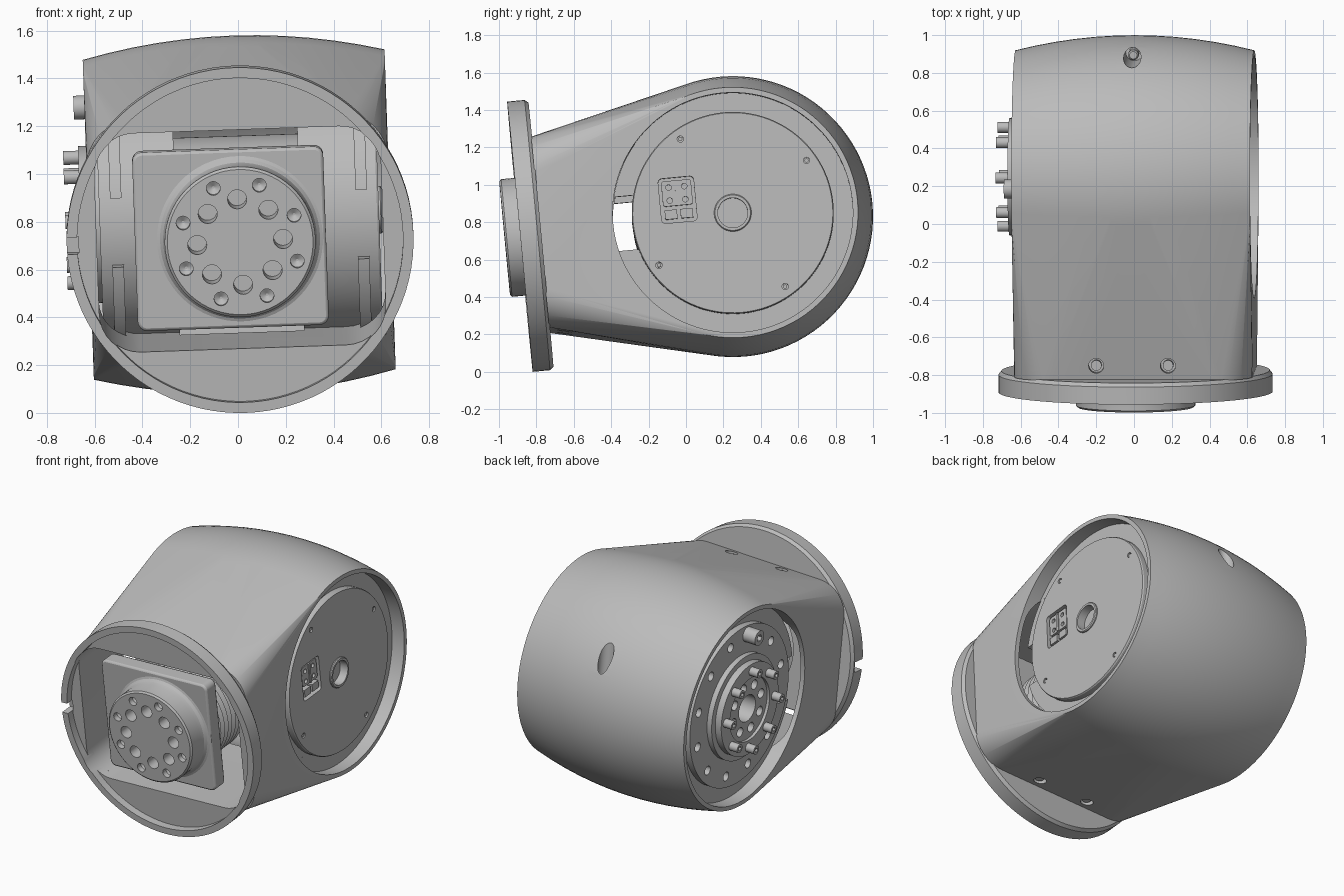
import bpy, bmesh
from math import sin, cos, pi, radians
from mathutils import Matrix

cube = bpy.data.objects.get("Cube")
if cube:
    bpy.data.objects.remove(cube, do_unlink=True)

metal = bpy.data.materials.new("light_grey_metal")
metal.use_nodes = True
GREY = (0.5, 0.5, 0.5, 1)
metal.diffuse_color = GREY
metal.node_tree.nodes["Principled BSDF"].inputs["Base Color"].default_value = GREY

# Joint frame: x is the barrel axis, -y leads to the flange, slightly tilted
FRAME = (Matrix.Translation((0.005, 0.25, 0.83))
         @ Matrix.Rotation(radians(-2), 4, 'Y') @ Matrix.Rotation(radians(5.4), 4, 'X'))


def place(axis, t, u, v):
    return {'x': (t, u, v), 'y': (u, t, v), 'z': (u, v, t)}[axis]


def stack(bm, axis, layers):
    """Skin a list of equal-length rings (t, outline) and cap both ends."""
    rings = [[bm.verts.new(place(axis, t, u, v)) for u, v in pts] for t, pts in layers]
    n = len(rings[0])
    for lo, hi in zip(rings, rings[1:]):
        for i in range(n):
            j = (i + 1) % n
            bm.faces.new((lo[i], lo[j], hi[j], hi[i]))
    bm.faces.new(rings[0])
    bm.faces.new(rings[-1])


def circle(r, c=(0, 0), n=32):
    return [(c[0] + r * cos(2 * pi * i / n), c[1] + r * sin(2 * pi * i / n)) for i in range(n)]


def rounded(u0, u1, v0, v1, r, k=8):
    pts = []
    for q, (cu, cv) in enumerate(((u1 - r, v1 - r), (u0 + r, v1 - r),
                                  (u0 + r, v0 + r), (u1 - r, v0 + r))):
        for i in range(k + 1):
            a = pi / 2 * (q + i / k)
            pts.append((cu + r * cos(a), cv + r * sin(a)))
    return pts


def ring_of(count, r, start):
    return [(r * cos(start + 2 * pi * i / count), r * sin(start + 2 * pi * i / count))
            for i in range(count)]


def finish(bm, name):
    bmesh.ops.recalc_face_normals(bm, faces=bm.faces)
    mesh = bpy.data.meshes.new(name)
    bm.to_mesh(mesh)
    bm.free()
    mesh.materials.append(metal)
    ob = bpy.data.objects.new(name, mesh)
    bpy.context.collection.objects.link(ob)
    ob.matrix_world = FRAME
    return ob


def turned(name, axis, profile, n=32, centres=((0, 0),)):
    bm = bmesh.new()
    for c in centres:
        stack(bm, axis, [(t, circle(r, c, n)) for t, r in profile])
    return finish(bm, name)


def slab(name, axis, a, b, outline):
    bm = bmesh.new()
    stack(bm, axis, [(a, outline), (b, outline)])
    return finish(bm, name)


def box(name, x, y, z):
    return slab(name, 'x', x[0], x[1], [(y[0], z[0]), (y[1], z[0]), (y[1], z[1]), (y[0], z[1])])


def use(ob):
    bpy.ops.object.select_all(action='DESELECT')
    ob.select_set(True)
    bpy.context.view_layer.objects.active = ob


def cut(ob, *cutters):
    bpy.context.view_layer.update()
    for cutter in cutters:
        use(ob)
        mod = ob.modifiers.new("cut", 'BOOLEAN')
        mod.operation, mod.solver, mod.object = 'DIFFERENCE', 'EXACT', cutter
        bpy.ops.object.modifier_apply(modifier=mod.name)
        bpy.data.objects.remove(cutter, do_unlink=True)


# Housing: bulged barrel hulled together with the rectangular neck
bm = bmesh.new()
HALF = 0.632
for i in range(13):
    x = HALF * (i / 6 - 1)
    for y, z in circle(0.75 - 0.08 * (x / HALF) ** 2, n=96):
        bm.verts.new((x, y, z))
for x, z in rounded(-HALF, HALF, -0.512, 0.512, 0.2):
    bm.verts.new((x, -1.035, z))
hull = bmesh.ops.convex_hull(bm, input=bm.verts)
inner = {v for v in hull["geom_interior"] + hull["geom_unused"] if isinstance(v, bmesh.types.BMVert)}
bmesh.ops.delete(bm, geom=list(inner), context='VERTS')
bmesh.ops.dissolve_limit(bm, angle_limit=0.002, verts=bm.verts, edges=bm.edges)
housing = finish(bm, "housing")

# Flange with a chamfered back edge, shallow front recess and a notch
OPENING = rounded(-0.6, 0.6, -0.46, 0.46, 0.17)
flange = turned("flange", 'y', [(-1.143, 0.726), (-1.05, 0.726), (-1.03, 0.71)], 96)
cut(flange,
    turned("recess_cutter", 'y', [(-1.3, 0.682), (-1.093, 0.682)], 96),
    slab("opening_cutter", 'y', -1.3, -0.9, OPENING),
    box("notch_cutter", (-0.8, -0.676), (-1.3, -1.06), (-0.035, 0.035)))

# Bores, neck cavity, hollow middle and screw holes in the housing
LEDGE = 0.54
WAIST = (-0.265, 0.255)
NECK_SCREWS = [(-0.19, -0.955), (0.19, -0.955)]
BACK_SCREW = [(0, 0.665)]
cut(housing,
    turned("left_bore", 'x', [(LEDGE, 0.642), (0.8, 0.642)], 96),
    turned("right_bore", 'x', [(-0.8, 0.642), (-LEDGE, 0.642)], 96),
    slab("neck_cutter", 'y', -1.3, -0.27, OPENING),
    turned("hollow_cutter", 'x', [(WAIST[0], 0.6), (WAIST[1], 0.6)], 96),
    turned("back_hole", 'z', [(0.02, 0.046), (0.8, 0.046)], 24, BACK_SCREW))
turned("back_screw", 'z', [(0, 0.028), (0.19, 0.028), (0.2, 0.02)], 16, BACK_SCREW)
for side, name in ((1, "upper"), (-1, "lower")):
    cut(housing, turned("neck_hole", 'z', [(side * 0.475, 0.04), (side * 0.8, 0.04)], 24, NECK_SCREWS))
    turned(name + "_neck_screws", 'z', [(side * 0.465, 0.028), (side * 0.515, 0.028)], 16, NECK_SCREWS)

# Rings closing the gap around the drive body, each with a front window
for side, name in ((1, "left"), (-1, "right")):
    ring = turned(name + "_ledge_ring", 'x', [(side * 0.49, 0.641), (side * (LEDGE - 0.002), 0.641)], 96)
    cut(ring, slab("window_cutter", 'x', -0.7, 0.7, rounded(-0.75, -0.41, -0.145, 0.145, 0.03, 4)))

# Drive body filling the barrel, narrow in the middle
body = turned("drive_body", 'x', [(-0.585, 0.535), (WAIST[0], 0.535), (WAIST[0], 0.33),
                                  (WAIST[1], 0.33), (WAIST[1], 0.54), (0.577, 0.54), (0.585, 0.535)], 96)
PY, PZ = -0.287, 0.097
COVER = ring_of(4, 0.484, radians(30))
cut(body,
    turned("shaft_hole", 'x', [(0.3, 0.08), (0.8, 0.08)], 40),
    turned("output_bore", 'x', [(-0.8, 0.09), (-0.35, 0.09)], 40),
    slab("socket_cutter", 'x', 0.535, 0.8, rounded(PY - 0.095, PY + 0.095, PZ - 0.12, PZ + 0.12, 0.02, 4)),
    turned("cover_holes", 'x', [(0.56, 0.017), (0.7, 0.017)], 16, COVER),
    turned("rim_holes", 'x', [(-0.8, 0.03), (-0.53, 0.03)], 20, ring_of(12, 0.46, radians(10))))
turned("cover_screws", 'x', [(0.55, 0.011), (0.58, 0.011)], 12, COVER)
collar = turned("shaft_collar", 'x', [(0.5, 0.1), (0.592, 0.1), (0.598, 0.095)], 40)
cut(collar, turned("collar_bore", 'x', [(0.3, 0.08), (0.8, 0.08)], 40))

# Electrical socket panel
panel = slab("socket_panel", 'x', 0.53, 0.575, rounded(PY - 0.08, PY + 0.08, PZ - 0.03, PZ + 0.105, 0.015, 4))
box("socket_divider", (0.53, 0.582), (PY - 0.008, PY + 0.008), (PZ - 0.03, PZ + 0.105))
cut(panel, turned("pin_holes", 'x', [(0.545, 0.015), (0.7, 0.015)], 16,
                  [(PY + a, PZ + b) for a in (-0.042, 0.042) for b in (0.0, 0.07)]))
for name, dy in (("front_plug", -0.042), ("rear_plug", 0.042)):
    box(name, (0.53, 0.58), (PY + dy - 0.033, PY + dy + 0.033), (PZ - 0.1, PZ - 0.05))

# Output hub on the right side, with its bolts
boss = turned("output_boss", 'x', [(-0.665, 0.31), (-0.62, 0.31), (-0.62, 0.35), (-0.57, 0.35)], 64)
cut(boss,
    turned("boss_step", 'x', [(-0.8, 0.215), (-0.645, 0.215)], 48),
    turned("boss_bore", 'x', [(-0.8, 0.09), (-0.5, 0.09)], 40),
    turned("boss_holes", 'x', [(-0.8, 0.032), (-0.59, 0.032)], 20, ring_of(8, 0.155, radians(22))))
BOLTS = ring_of(8, 0.262, radians(-4))
RIM_BOLT = [(-0.02, 0.475)]
bolts = turned("output_bolts", 'x', [(-0.728, 0.029), (-0.62, 0.029)], 20, BOLTS)
cut(bolts, turned("bolt_sockets", 'x', [(-0.8, 0.015), (-0.695, 0.015)], 6, BOLTS))
rim_bolt = turned("rim_bolt", 'x', [(-0.677, 0.05), (-0.57, 0.05)], 24, RIM_BOLT)
cut(rim_bolt, turned("rim_bolt_socket", 'x', [(-0.8, 0.025), (-0.65, 0.025)], 6, RIM_BOLT))

# Front carrier plate and ribbed drive behind it
plate = slab("carrier_plate", 'y', -1.075, -0.97, rounded(-0.44, 0.36, -0.375, 0.375, 0.04))
bevel = plate.modifiers.new("soft_edge", 'BEVEL')
bevel.width, bevel.segments, bevel.limit_method = 0.012, 2, 'ANGLE'
ribs = [(-0.98 + 0.02 * i, 0.33 if i % 2 else 0.3) for i in range(17)]
turned("ribbed_drive", 'y', ribs, 48)

# Front hub with two circles of holes
hub = turned("front_hub", 'y', [(-1.225, 0.305), (-1.215, 0.316), (-1.12, 0.316),
                                (-1.095, 0.322), (-1.08, 0.335), (-1.07, 0.36)], 64)
cut(hub,
    turned("bolt_holes", 'y', [(-1.4, 0.04), (-1.08, 0.04)], 24, ring_of(8, 0.18, radians(2))),
    turned("dowel_holes", 'y', [(-1.4, 0.029), (-1.19, 0.029), (-1.175, 0.005)], 20,
           ring_of(8, 0.252, radians(24.5))))

# Smooth curved faces, keep machined edges sharp
for ob in list(bpy.context.scene.objects):
    if ob.type == 'MESH' and metal.name in ob.data.materials:
        use(ob)
        bpy.ops.object.shade_smooth_by_angle(angle=radians(25))
